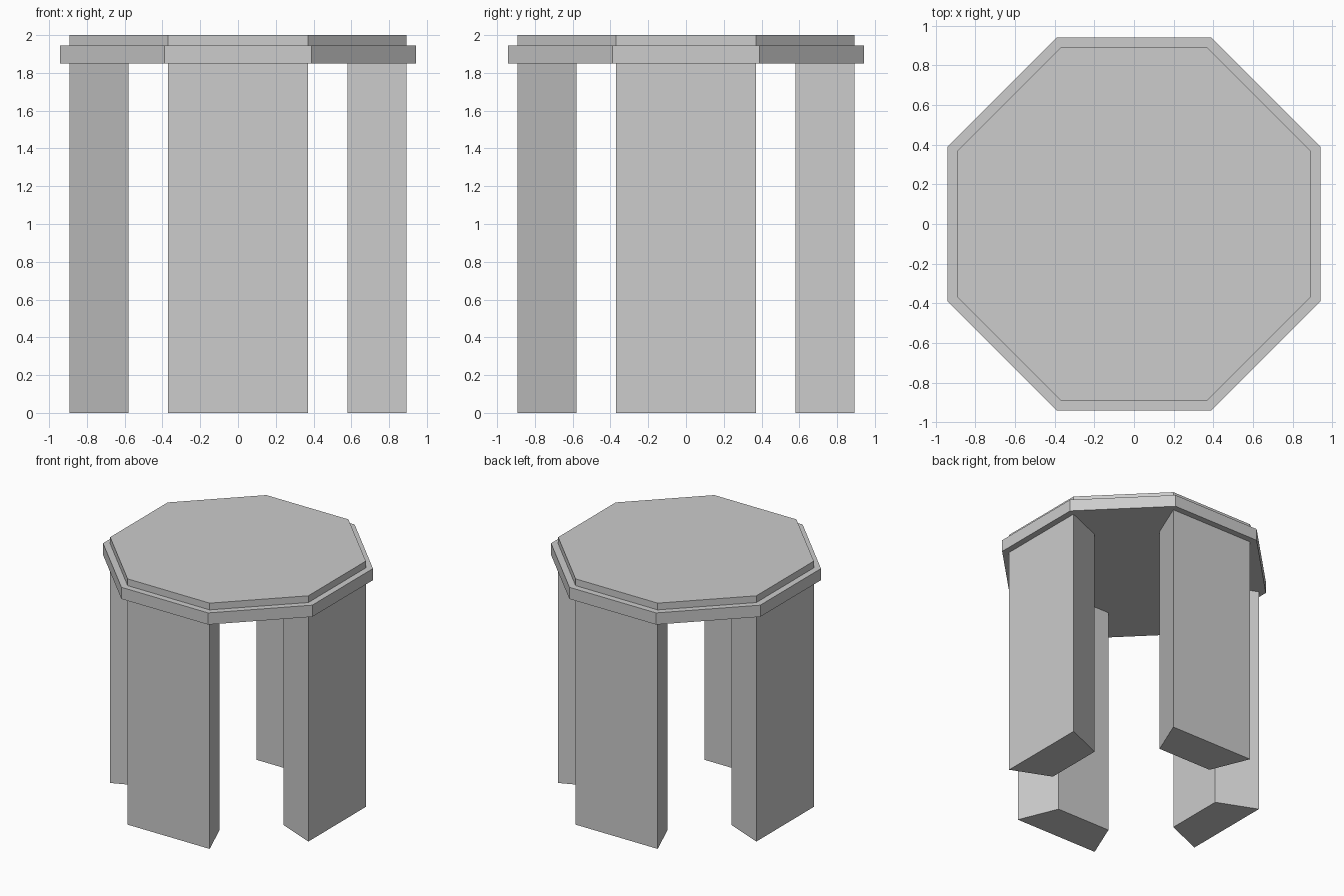
import bpy
import bmesh
from math import pi, cos, sin, tan
from mathutils import Matrix

cube = bpy.data.objects.get("Cube")
if cube:
    bpy.data.objects.remove(cube, do_unlink=True)

grey = bpy.data.materials.new("plain_grey")
grey.use_nodes = True
colour = (0.604, 0.604, 0.604, 1)
grey.diffuse_color = colour
grey.node_tree.nodes["Principled BSDF"].inputs["Base Color"].default_value = colour

APOTHEM = 0.892       # top plate and outer leg faces
RIM_APOTHEM = 0.942
LEG_INNER = 0.58
RIM_BOTTOM, RIM_TOP, TOP = 1.85, 1.945, 2.0
SLOPE = tan(pi / 8)   # half side of an octagon per unit of apothem


def prism(name, outline, z0, z1, turn=0):
    """Extrude a flat outline upwards and turn it about the z axis."""
    bm = bmesh.new()
    base = bm.faces.new([bm.verts.new((x, y, z0)) for x, y in outline])
    top = bmesh.ops.extrude_face_region(bm, geom=[base])["geom"]
    verts = [v for v in top if isinstance(v, bmesh.types.BMVert)]
    bmesh.ops.translate(bm, verts=verts, vec=(0, 0, z1 - z0))
    bmesh.ops.recalc_face_normals(bm, faces=bm.faces)
    bm.transform(Matrix.Rotation(turn, 4, "Z"))
    mesh = bpy.data.meshes.new(name)
    bm.to_mesh(mesh)
    bm.free()
    mesh.materials.append(grey)
    obj = bpy.data.objects.new(name, mesh)
    bpy.context.collection.objects.link(obj)
    return obj


def octagon(apothem):
    radius = apothem / cos(pi / 8)
    angles = [(i + 0.5) * pi / 4 for i in range(8)]
    return [(radius * cos(a), radius * sin(a)) for a in angles]


# Stepped octagonal top
prism("tabletop_rim", octagon(RIM_APOTHEM), RIM_BOTTOM, RIM_TOP)
prism("tabletop_plate", octagon(APOTHEM), RIM_TOP, TOP)

# Four wedge legs with radial sides, one under every other octagon side
wedge = [(LEG_INNER, -LEG_INNER * SLOPE), (APOTHEM, -APOTHEM * SLOPE),
         (APOTHEM, APOTHEM * SLOPE), (LEG_INNER, LEG_INNER * SLOPE)]
for i, side in enumerate(("left", "back", "right", "front")):
    prism(side + "_leg", wedge, 0, RIM_BOTTOM, i * pi / 2)
